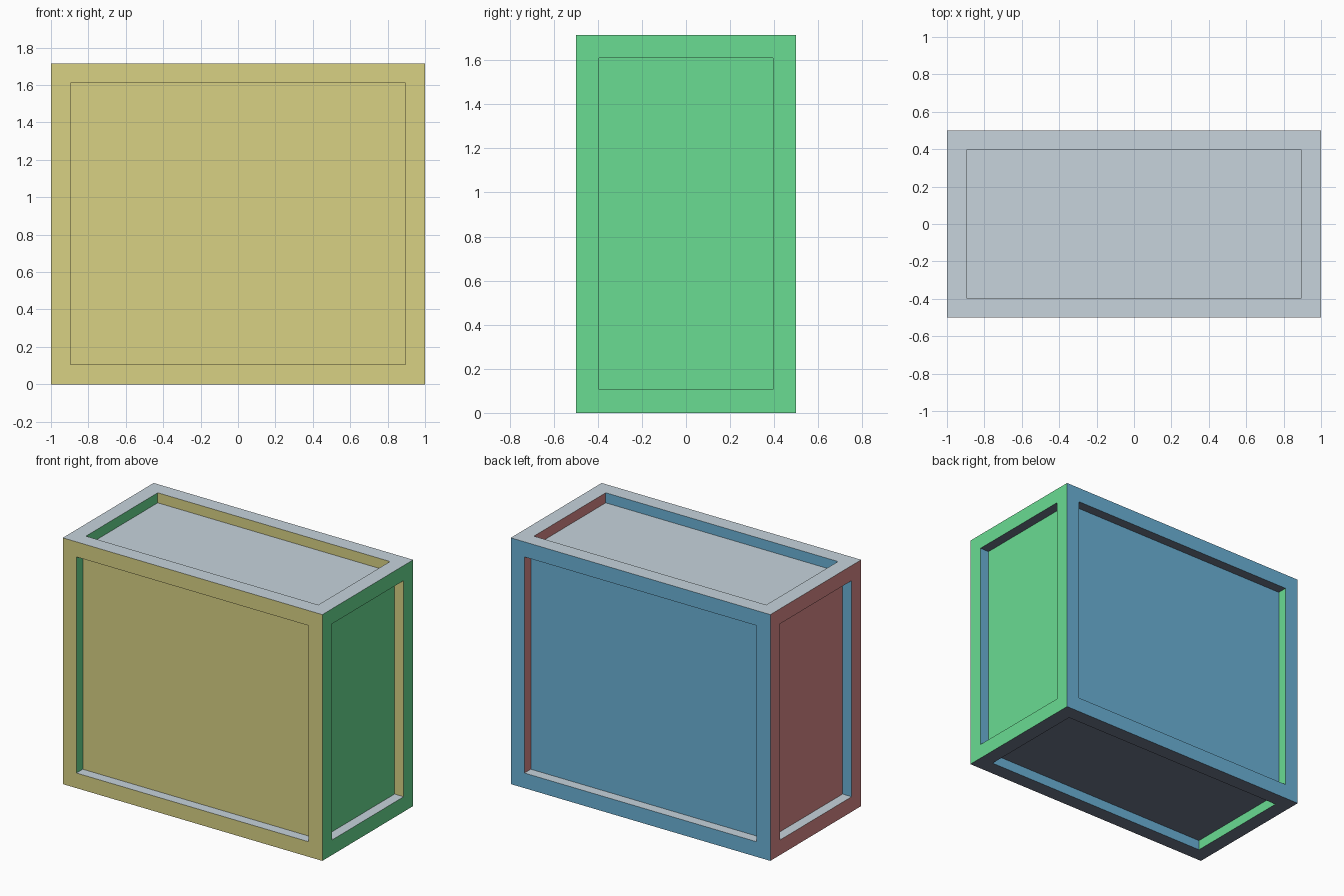
import bpy
import bmesh
from mathutils import Vector

if "Cube" in bpy.data.objects:
    bpy.data.objects.remove(bpy.data.objects["Cube"])

SIZE = Vector((2.0, 1.0, 1.715))
FRAME = 0.105   # rim width around every panel
DEPTH = 0.07    # how far panels are sunk


def linear(c):
    c /= 255
    return c / 12.92 if c <= 0.04045 else ((c + 0.055) / 1.055) ** 2.4


# One colour per facing direction
FACINGS = [
    ("front_olive", (0, -1, 0), (216, 209, 132)),
    ("right_green", (1, 0, 0), (106, 220, 146)),
    ("back_blue", (0, 1, 0), (107, 178, 215)),
    ("left_red", (-1, 0, 0), (218, 138, 138)),
    ("top_pale_grey", (0, 0, 1), (199, 212, 220)),
    ("bottom_slate", (0, 0, -1), (110, 120, 140)),
]

# Crate block
bm = bmesh.new()
bmesh.ops.create_cube(bm, size=1.0)
bmesh.ops.scale(bm, vec=SIZE, verts=bm.verts)
bmesh.ops.translate(bm, vec=(0, 0, SIZE.z / 2), verts=bm.verts)

# Sunken panel with straight walls on every side
panels = list(bm.faces)
bmesh.ops.inset_individual(bm, faces=panels, thickness=FRAME, use_even_offset=True)
for panel in panels:
    panel.normal_update()
    inward = panel.normal * -DEPTH
    sunk = bmesh.ops.extrude_discrete_faces(bm, faces=[panel])["faces"][0]
    bmesh.ops.translate(bm, vec=inward, verts=sunk.verts)
bm.normal_update()

# Colour by direction, recess walls included
for face in bm.faces:
    face.material_index = max(
        range(6), key=lambda i: face.normal.dot(Vector(FACINGS[i][1])))

mesh = bpy.data.meshes.new("panelled_crate")
bm.to_mesh(mesh)
bm.free()
for name, _, rgb in FACINGS:
    mat = bpy.data.materials.new(name)
    mat.diffuse_color = (*[linear(c) for c in rgb], 1)
    mat.use_nodes = True
    mat.node_tree.nodes["Principled BSDF"].inputs["Base Color"].default_value = mat.diffuse_color
    mesh.materials.append(mat)
crate = bpy.data.objects.new("panelled_crate", mesh)
bpy.context.collection.objects.link(crate)
